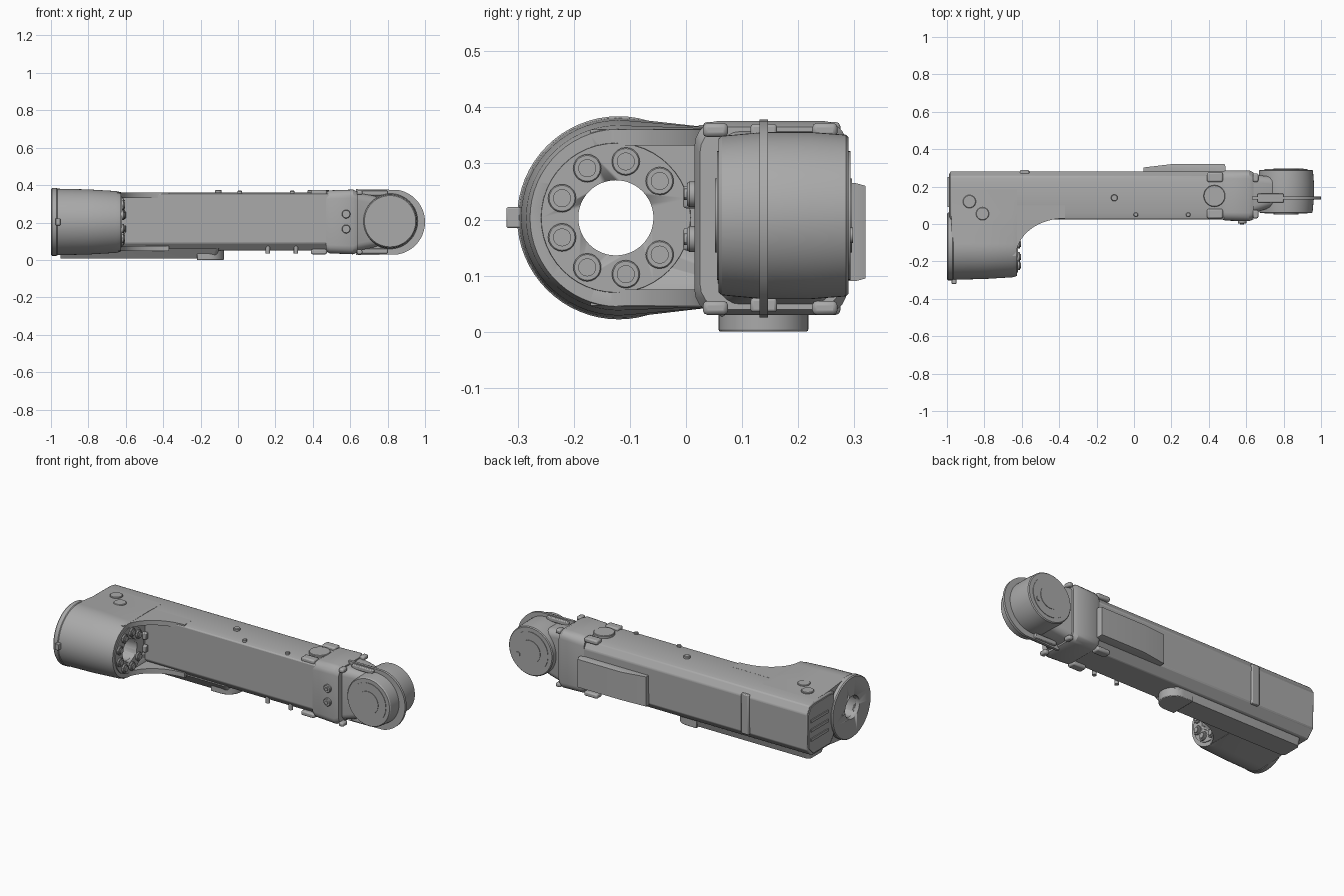
import bpy, math
from mathutils import Vector

cube = bpy.data.objects.get("Cube")
if cube:
    bpy.data.objects.remove(cube)

grey = bpy.data.materials.new("cast grey")
grey.use_nodes = True
grey.diffuse_color = (0.4, 0.4, 0.4, 1)
grey.node_tree.nodes["Principled BSDF"].inputs["Base Color"].default_value = (0.4, 0.4, 0.4, 1)

ORDER = {"x": (2, 0, 1), "y": (0, 2, 1), "z": (0, 1, 2)}  # where (u, v, depth) go


def loft(name, sections, axis, bevel=0.0):
    """Skin a list of (depth, outline) sections along an axis and cap the ends."""
    n = len(sections[0][1])
    verts = []
    for depth, outline in sections:
        for u, v in outline:
            p = (u, v, depth)
            verts.append([p[i] for i in ORDER[axis]])
    faces = [list(range(n)), list(range(len(verts) - n, len(verts)))]
    for s in range(len(sections) - 1):
        a, b = s * n, s * n + n
        faces += [[a + i, a + (i + 1) % n, b + (i + 1) % n, b + i] for i in range(n)]
    me = bpy.data.meshes.new(name)
    me.from_pydata(verts, [], faces)
    me.materials.append(grey)
    ob = bpy.data.objects.new(name, me)
    bpy.context.collection.objects.link(ob)
    bpy.ops.object.select_all(action="DESELECT")
    ob.select_set(True)
    bpy.context.view_layer.objects.active = ob
    bpy.ops.object.mode_set(mode="EDIT")
    bpy.ops.mesh.select_all(action="SELECT")
    bpy.ops.mesh.normals_make_consistent(inside=False)
    bpy.ops.object.mode_set(mode="OBJECT")
    bpy.ops.object.shade_smooth_by_angle(angle=math.radians(30))
    if bevel:
        mod = ob.modifiers.new("edge", "BEVEL")
        mod.width, mod.segments = bevel, 2
    return ob


def arc(u, v, r, a0, a1, n):
    return [(u + r * math.cos(math.radians(a0 + (a1 - a0) * i / n)),
             v + r * math.sin(math.radians(a0 + (a1 - a0) * i / n))) for i in range(n + 1)]


def circle(u, v, r, n=48):
    return arc(u, v, r, 0, 360, n)[:-1]


def rounded(u0, u1, v0, v1, r, n=5):
    return (arc(u1 - r, v1 - r, r, 0, 90, n) + arc(u0 + r, v1 - r, r, 90, 180, n)
            + arc(u0 + r, v0 + r, r, 180, 270, n) + arc(u1 - r, v0 + r, r, 270, 360, n))


def turned(name, u, v, profile, axis, n=48):
    """Round part from (depth, radius) pairs."""
    return loft(name, [(d, circle(u, v, r, n)) for d, r in profile], axis)


def box(name, x, y, z, bevel=0.0):
    return loft(name, [(z[0], [(x[0], y[0]), (x[1], y[0]), (x[1], y[1]), (x[0], y[1])]),
                       (z[1], [(x[0], y[0]), (x[1], y[0]), (x[1], y[1]), (x[0], y[1])])], "z", bevel)


# Long beam with chamfered edges
section = [(0.025, 0.09), (0.06, 0.05), (0.23, 0.05), (0.275, 0.095),
           (0.28, 0.31), (0.255, 0.35), (0.22, 0.358), (0.06, 0.36), (0.025, 0.352)]
loft("beam", [(-0.985, section), (0.5, section)], "x", 0.006)

# Shoulder housing blending into the beam, with a mounting ring
HY, HZ = -0.12, 0.203


def housing_outline(r):
    return arc(HY, HZ, r, 85, 275, 32) + [(0.06, 0.045), (0.2, 0.05), (0.22, 0.2), (0.2, 0.358), (0.06, 0.362)]


housing = loft("shoulder_housing", [(-0.975, housing_outline(0.178)), (-0.8, housing_outline(0.174)),
                                    (-0.65, housing_outline(0.165)), (-0.625, housing_outline(0.158))], "x")
ring = turned("mounting_ring", HY, HZ, [(-1.0, 0.176), (-0.994, 0.181), (-0.97, 0.181), (-0.965, 0.177)], "x", 64)
rim = turned("bolt_circle_plate", -0.125, HZ, [(-0.64, 0.135), (-0.62, 0.133)], "x")
bore = turned("bore_cutter", -0.125, HZ, [(-1.1, 0.067), (-0.5, 0.067)], "x")
bore.hide_render = True
bore.display_type = "WIRE"
bore.hide_set(True)
for ob in (housing, ring, rim):
    mod = ob.modifiers.new("bore", "BOOLEAN")
    mod.operation, mod.object, mod.solver = "DIFFERENCE", bore, "EXACT"

# Flange bolts, leaving a gap at the beam side
for i in range(1, 9):
    a = math.radians(40 * i)
    y, z = -0.125 + 0.102 * math.cos(a), HZ + 0.102 * math.sin(a)
    turned("flange_bolt", y, z, [(-0.63, 0.025), (-0.612, 0.025), (-0.61, 0.023)], "x", 20)
    turned("flange_bolt_head", y, z, [(-0.612, 0.016), (-0.604, 0.016)], "x", 20)
for z in (0.165, 0.24):
    box("hose_fitting", (-0.64, -0.6), (-0.005, 0.02), (z - 0.02, z + 0.02), 0.005)
box("ring_tab", (-0.975, -0.95), (-0.32, -0.29), (0.185, 0.222), 0.003)

# Curved gusset plates above and below the pocket
web = [(-0.66, 0.1), (-0.66, -0.17)] + arc(0, 0, 1, 180, 90, 14) + [(-0.37, 0.1)]
web = web[:2] + [(-0.37 + 0.26 * u, -0.17 + 0.2 * v) for u, v in web[2:-1]] + web[-1:]
for name, z0, z1 in (("upper_gusset", 0.332, 0.36), ("lower_gusset", 0.047, 0.075)):
    loft(name, [(z0, web), (z1, web)], "z")

# Rear end cover with ribs
cover = [(0.5 * 0.3 + (y - 0.15) * 0.92, 0.205 + (z - 0.205) * 0.92) for y, z in section]
loft("end_cover", [(-0.99, cover), (-0.98, cover)], "x")
for z in (0.15, 0.205, 0.26):
    box("end_rib", (-0.996, -0.98), (0.09, 0.25), (z - 0.008, z + 0.008))

# Cable duct and round pad on the underside
loft("cable_duct", [(0.008, rounded(-0.95, -0.12, 0.075, 0.205, 0.02)),
                    (0.06, rounded(-0.95, -0.1, 0.04, 0.22, 0.02))], "z")
pad = arc(-0.155, 0.138, 0.08, -90, 90, 20) + [(-0.22, 0.218), (-0.22, 0.058)]
loft("underside_pad", [(0.0, pad), (0.06, pad)], "z", 0.004)

# Back access panel and strap
loft("access_panel", [(0.27, [(0.05, 0.09), (0.49, 0.09), (0.49, 0.265), (0.05, 0.265)]),
                      (0.302, [(0.05, 0.09), (0.49, 0.09), (0.49, 0.265), (0.05, 0.265)]),
                      (0.32, [(0.2, 0.095), (0.485, 0.095), (0.485, 0.26), (0.2, 0.26)])], "y")
box("back_strap", (-0.61, -0.56), (0.26, 0.288), (0.09, 0.325), 0.005)

# Wrist collar, cushioned at the edges
loft("wrist_collar", [(0.47, rounded(0.025, 0.28, 0.045, 0.362, 0.04)),
                      (0.49, rounded(0.018, 0.287, 0.035, 0.372, 0.045)),
                      (0.615, rounded(0.015, 0.287, 0.03, 0.376, 0.045)),
                      (0.64, rounded(0.025, 0.275, 0.04, 0.365, 0.045))], "x")
for z in (0.03, 0.347):
    for y in (0.03, 0.225):
        box("collar_lug", (0.39, 0.475), (y, y + 0.05), (z, z + 0.027), 0.008)
        box("collar_clip", (0.635, 0.665), (y, y + 0.045), (z, z + 0.025), 0.008)
for z in (0.165, 0.245):
    turned("collar_bolt", 0.578, z, [(0.002, 0.02), (0.006, 0.023), (0.03, 0.023)], "y", 20)
    turned("collar_bolt_socket", 0.578, z, [(-0.004, 0.01), (0.01, 0.01)], "y", 12)

# Yoke and wrist drum
loft("yoke", [(0.62, rounded(0.05, 0.265, 0.045, 0.36, 0.04)),
              (0.72, rounded(0.085, 0.255, 0.065, 0.345, 0.04)),
              (0.78, rounded(0.1, 0.25, 0.085, 0.325, 0.04))], "x")
WX, WZ = 0.813, 0.207
turned("wrist_drum", WX, WZ, [(0.058, 0.137), (0.064, 0.142), (0.14, 0.149), (0.22, 0.149),
                              (0.285, 0.144), (0.29, 0.139)], "y", 64)
for name, r, d in (("drum_cap", 0.115, 0.003), ("drum_hub", 0.066, 0.006)):
    turned(name + "_front", WX, WZ, [(0.058 - d, r), (0.07, r)], "y")
    turned(name + "_back", WX, WZ, [(0.28, r), (0.29 + d, r)], "y")
turned("drum_port", WX + 0.08, WZ - 0.035, [(0.28, 0.014), (0.298, 0.014)], "y", 16)

# Thin guard plate around the drum, reaching back to the collar
guard = arc(WX + 0.012, WZ - 0.005, 0.175, -80, 80, 40) + [(0.63, 0.378), (0.63, 0.025)]
loft("guard_plate", [(0.131, guard), (0.146, guard)], "y")
for z in (0.035, 0.345):
    box("guard_clamp", (0.66, 0.8), (0.115, 0.162), (z, z + 0.025), 0.005)

# Caps and studs on the top, pins underneath
for x, y, r, top in ((-0.88, 0.12, 0.035, 0.368), (-0.81, 0.055, 0.035, 0.368), (-0.105, 0.14, 0.018, 0.373),
                     (0.01, 0.05, 0.012, 0.37), (0.29, 0.05, 0.012, 0.37), (0.43, 0.15, 0.058, 0.374)):
    turned("top_cap", x, y, [(0.34, r), (top - 0.003, r), (top, r - 0.003)], "z", 24)
for x in (0.16, 0.31):
    turned("underside_pin", x, 0.05, [(0.035, 0.012), (0.08, 0.012)], "z", 16)
